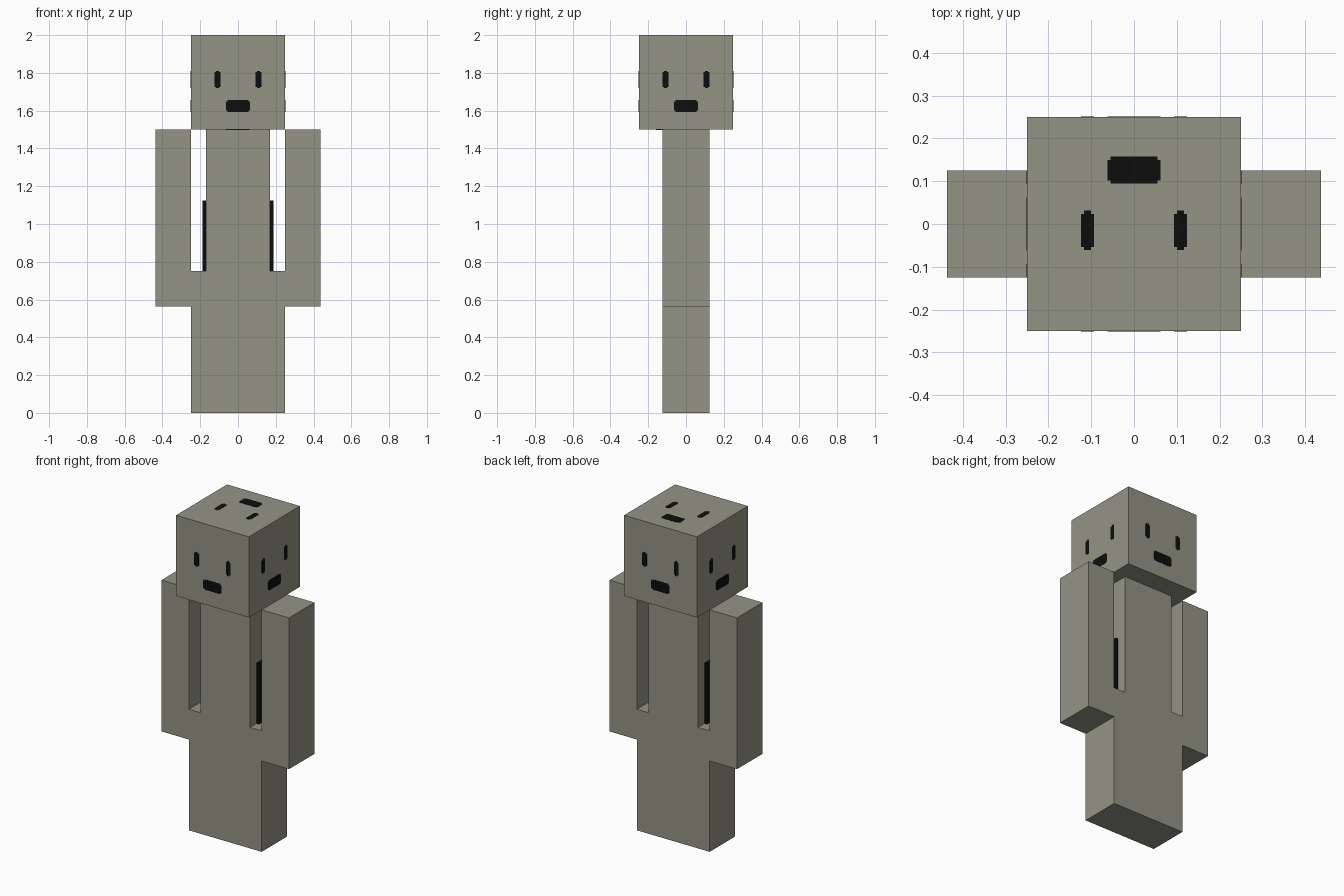
import bpy
import bmesh
from mathutils import Vector

cube = bpy.data.objects.get("Cube")
if cube:
    bpy.data.objects.remove(cube, do_unlink=True)


def make_material(name, colour):
    mat = bpy.data.materials.new(name)
    mat.use_nodes = True
    mat.diffuse_color = colour
    mat.node_tree.nodes["Principled BSDF"].inputs["Base Color"].default_value = colour
    return mat


stone = make_material("stone grey", (0.295, 0.295, 0.235, 1))
black = make_material("black", (0.004, 0.004, 0.004, 1))


def finish(name, bm, mat):
    bmesh.ops.recalc_face_normals(bm, faces=bm.faces)
    mesh = bpy.data.meshes.new(name)
    bm.to_mesh(mesh)
    bm.free()
    mesh.materials.append(mat)
    obj = bpy.data.objects.new(name, mesh)
    bpy.context.collection.objects.link(obj)
    return obj


def box(name, low, high, mat):
    low, high = Vector(low), Vector(high)
    bm = bmesh.new()
    bmesh.ops.create_cube(bm, size=1)
    bmesh.ops.scale(bm, vec=high - low, verts=bm.verts)
    bmesh.ops.translate(bm, vec=(low + high) / 2, verts=bm.verts)
    return finish(name, bm, mat)


# Body blocks
box("head", (-0.25, -0.25, 1.5), (0.25, 0.25, 2), stone)
box("torso", (-0.17, -0.125, 0.75), (0.17, 0.125, 1.5), stone)
box("legs", (-0.25, -0.125, 0), (0.25, 0.125, 0.75), stone)

# Arms and the dark strips beside the torso
for side, s in (("left", 1), ("right", -1)):
    for part, near, far, depth, bottom, top, mat in (
        ("arm", 0.25, 0.4375, 0.125, 0.5625, 1.5, stone),
        ("side_strip", 0.17, 0.1875, 0.0625, 0.75, 1.125, black),
    ):
        x0, x1 = sorted((s * near, s * far))
        box(f"{side}_{part}", (x0, -depth, bottom), (x1, depth, top), mat)


def notched_plate(bm, centre, u, v, half_w, half_h, notch):
    """Thin rectangle with a square step cut from each corner."""
    a, b, n = half_w, half_h, notch
    corner = [(a, b - n), (a - n, b - n), (a - n, b)]
    outline = []
    for su, sv in ((1, 1), (-1, 1), (-1, -1), (1, -1)):
        points = corner if su * sv > 0 else corner[::-1]
        outline += [(su * p, sv * q) for p, q in points]
    face = bm.faces.new([bm.verts.new(centre + u * p + v * q) for p, q in outline])
    grown = bmesh.ops.extrude_face_region(bm, geom=[face])["geom"]
    verts = [g for g in grown if isinstance(g, bmesh.types.BMVert)]
    bmesh.ops.translate(bm, vec=u.cross(v) * 0.003, verts=verts)


# Eyes and mouth repeated on every side of the head
X, Y, Z = Vector((1, 0, 0)), Vector((0, 1, 0)), Vector((0, 0, 1))
sides = {
    "front": (-Y, Z), "back": (Y, Z), "left": (X, Z),
    "right": (-X, Z), "top": (Z, -Y), "bottom": (-Z, Y),
}
for name, (normal, up) in sides.items():
    across = up.cross(normal)
    origin = Z * 1.75 + normal * 0.2485
    for label, offset in (("first", -0.109), ("second", 0.109)):
        bm = bmesh.new()
        notched_plate(bm, origin + across * offset + up * 0.015,
                      across, up, 0.0155, 0.046, 0.0075)
        finish(f"{name}_{label}_eye", bm, black)
    bm = bmesh.new()
    notched_plate(bm, origin - up * 0.126, across, up, 0.0625, 0.0315, 0.0075)
    finish(f"{name}_mouth", bm, black)
